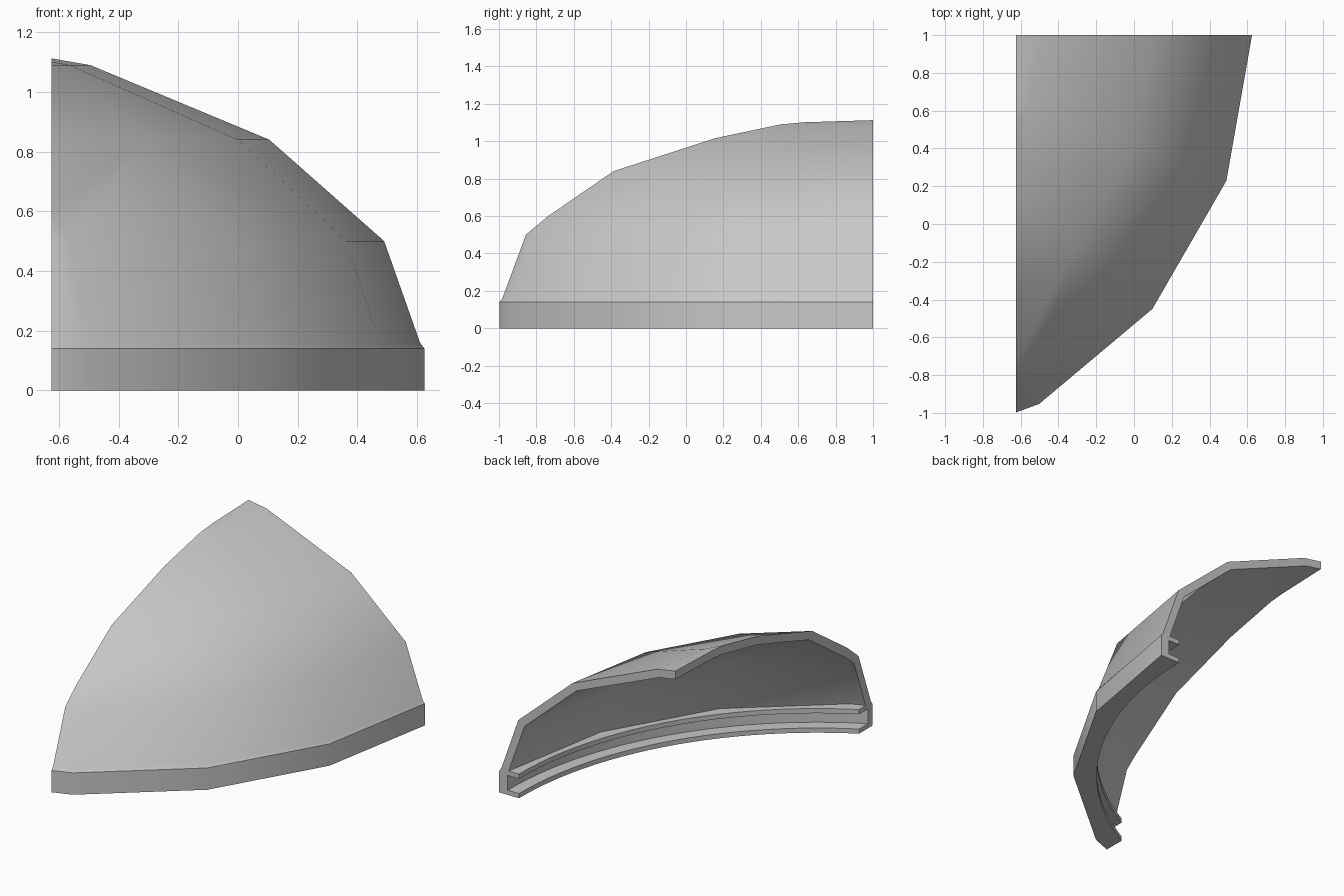
import bpy
import bmesh
from math import cos, sin, radians, pi

cube = bpy.data.objects.get("Cube")
if cube:
    bpy.data.objects.remove(cube, do_unlink=True)

AXIS_X, AXIS_Y = -1.63, 1.0     # axis of the dome
CUT_X = -0.625                  # flat side of the segment
FACET = radians(20)
SWEEP = radians(80)

grey = bpy.data.materials.new("light_grey")
grey.use_nodes = True
colour = (0.58, 0.58, 0.58, 1)
grey.diffuse_color = colour
grey.node_tree.nodes["Principled BSDF"].inputs["Base Color"].default_value = colour


def facet_radius(r, angle):
    """Radius of a faceted ring whose corners lie at r."""
    return r * cos(FACET / 2) / cos(angle % FACET - FACET / 2)


def revolve(name, profile, steps):
    """Sweep a closed profile of (radius, height, faceted) and trim it flat."""
    bm = bmesh.new()
    rings = []
    for i in range(steps + 1):
        a = SWEEP * i / steps
        ring = []
        for r, z, faceted in profile:
            if faceted and steps > 4:
                r = facet_radius(r, a)
            ring.append(bm.verts.new((AXIS_X + r * cos(a), AXIS_Y - r * sin(a), z)))
        rings.append(ring)
    n = len(profile)
    for lo, hi in zip(rings, rings[1:]):
        for j in range(n):
            k = (j + 1) % n
            bm.faces.new((lo[j], lo[k], hi[k], hi[j]))
    bm.faces.new(rings[0])
    bm.faces.new(rings[-1])

    # Trim on the flat side and close the section
    cut = bmesh.ops.bisect_plane(
        bm, geom=bm.verts[:] + bm.edges[:] + bm.faces[:],
        plane_co=(CUT_X, 0, 0), plane_no=(-1, 0, 0), clear_outer=True)
    edges = [g for g in cut["geom_cut"] if isinstance(g, bmesh.types.BMEdge)]
    bmesh.ops.triangle_fill(bm, edges=edges, use_beauty=True)
    bmesh.ops.recalc_face_normals(bm, faces=bm.faces[:])

    mesh = bpy.data.meshes.new(name)
    bm.to_mesh(mesh)
    bm.free()
    mesh.materials.append(grey)
    obj = bpy.data.objects.new(name, mesh)
    bpy.context.collection.objects.link(obj)
    bpy.ops.object.select_all(action='DESELECT')
    obj.select_set(True)
    bpy.context.view_layer.objects.active = obj
    bpy.ops.object.shade_smooth_by_angle(angle=pi / 6)
    return obj


# Dome panel with its vertical base band
outer = [(2.255, 0), (2.255, 0.14), (2.24, 0.16), (2.12, 0.5),
         (1.735, 0.84), (1.135, 1.09), (0.39, 1.22)]
inner = [(0.38, 1.17), (1.12, 1.04), (1.708, 0.797), (2.077, 0.47),
         (2.19, 0.15), (2.235, 0.14), (2.235, 0)]
revolve("dome_panel", [(r, z, True) for r, z in outer + inner], 4)

# Channel rail: faceted against the band, round on the inside
rail = [(2.235, 0, True), (2.235, 0.155, True), (2.115, 0.155, False),
        (2.115, 0.125, False), (2.195, 0.125, False), (2.195, 0.03, False),
        (2.115, 0.03, False), (2.115, 0, False)]
revolve("channel_rail", rail, 32)
